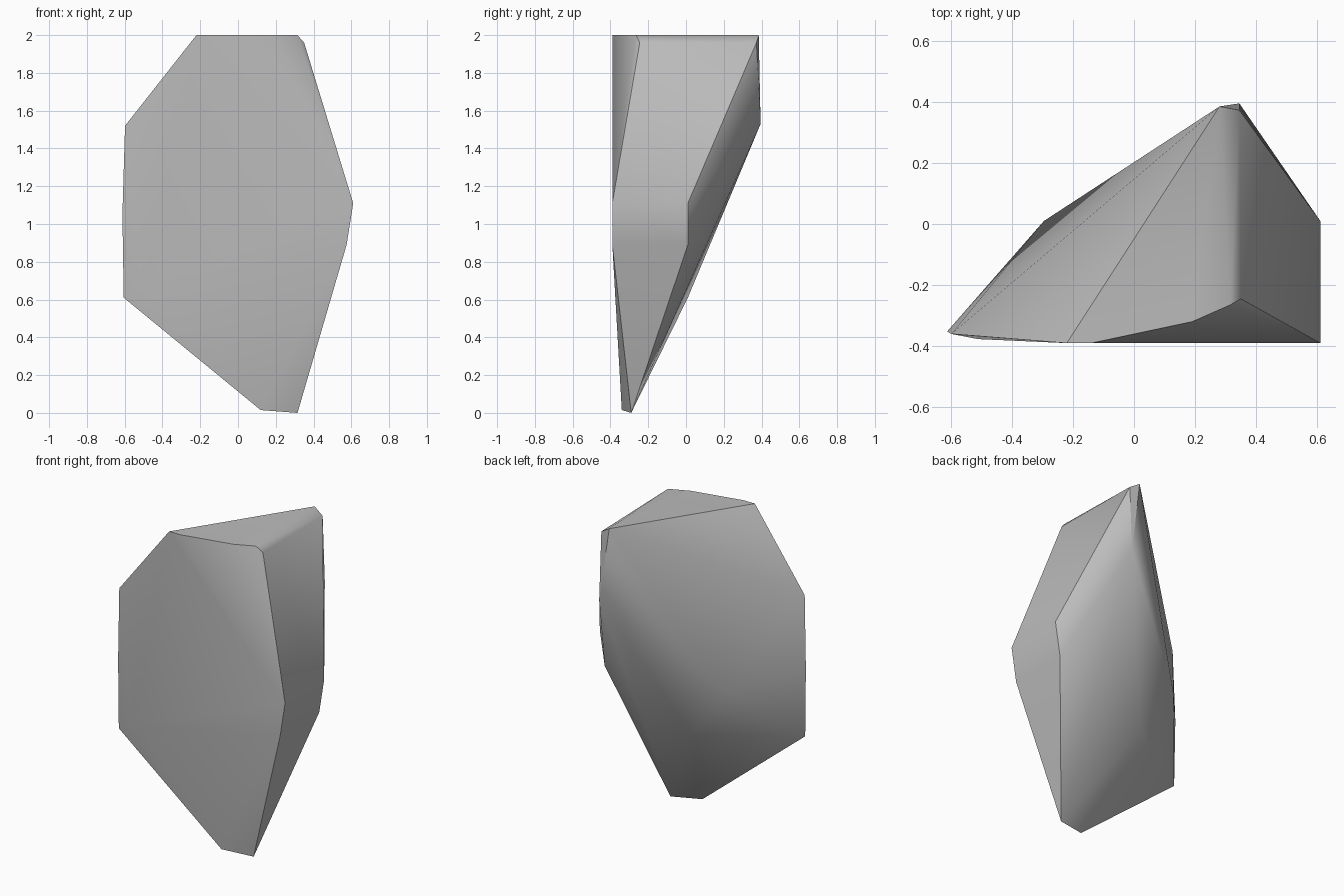
import bpy, bmesh, math

cube = bpy.data.objects.get("Cube")
if cube:
    bpy.data.objects.remove(cube, do_unlink=True)

# Corner points of the chipped stone, grouped by area
crown = [(-.22, -.39, 2), (-.14, -.39, 2), (.19, -.32, 2), (.315, -.265, 2),
         (.28, .385, 2), (.35, -.245, 1.96), (.345, .373, 1.96)]
right_rim = [(x, y, z) for x, z in ((.61, 1.11), (.575, .89)) for y in (-.39, .01)]
left_rim = [(-.598, -.36, 1.52), (-.612, -.352, 1.05), (-.605, -.355, .61), (-.51, -.377, .66)]
back = [(.345, .395, 1.53), (-.295, .01, .95), (-.04, .01, .61)]
foot = [(.315, -.29, 0), (.12, -.34, .015)]

# Wrap the corners in a convex shell
bm = bmesh.new()
for p in crown + right_rim + left_rim + back + foot:
    bm.verts.new(p)
bmesh.ops.convex_hull(bm, input=bm.verts)
bmesh.ops.dissolve_limit(bm, angle_limit=math.radians(1), verts=bm.verts, edges=bm.edges)
bmesh.ops.recalc_face_normals(bm, faces=bm.faces)
mesh = bpy.data.meshes.new("rock_shard")
bm.to_mesh(mesh)
bm.free()
rock = bpy.data.objects.new("rock_shard", mesh)
bpy.context.collection.objects.link(rock)

# Plain grey stone
stone = bpy.data.materials.new("grey_stone")
stone.use_nodes = True
grey = (.5, .5, .5, 1)
stone.diffuse_color = grey
stone.node_tree.nodes["Principled BSDF"].inputs["Base Color"].default_value = grey
mesh.materials.append(stone)

# Soft facets with crisp main ridges
bpy.ops.object.select_all(action='DESELECT')
rock.select_set(True)
bpy.context.view_layer.objects.active = rock
bpy.ops.object.shade_smooth_by_angle(angle=math.radians(35))
